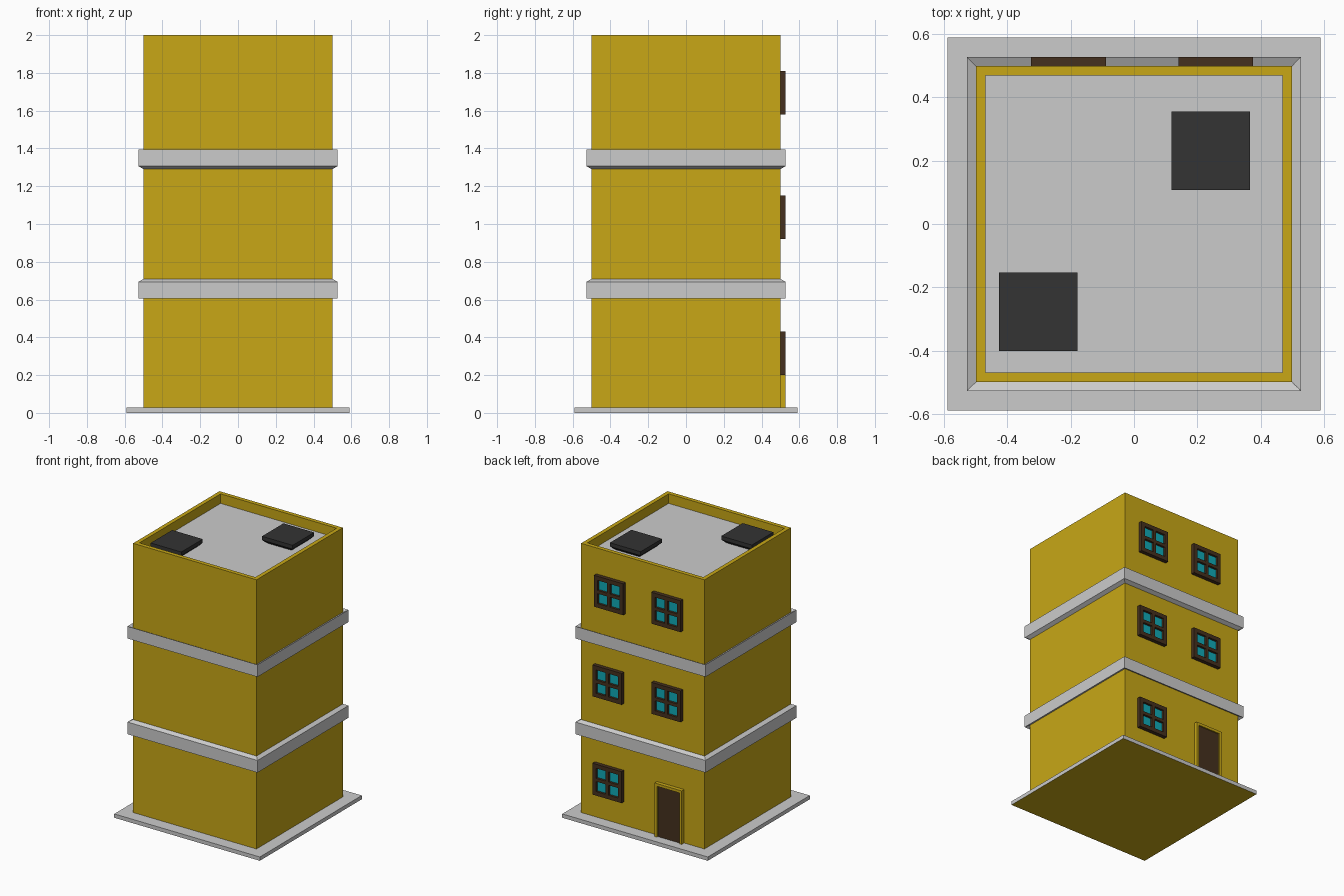
import bpy, bmesh

if "Cube" in bpy.data.objects:
    bpy.data.objects.remove(bpy.data.objects["Cube"])


def material(name, rgb):
    m = bpy.data.materials.new(name)
    m.diffuse_color = (*rgb, 1)
    m.use_nodes = True
    m.node_tree.nodes["Principled BSDF"].inputs["Base Color"].default_value = m.diffuse_color
    return m


YELLOW = material("yellow_wall", (0.58, 0.39, 0.008))
BROWN = material("brown_wood", (0.06, 0.03, 0.013))
CYAN = material("cyan_glass", (0.005, 0.4, 0.47))
DARK = material("dark_vent", (0.033, 0.033, 0.033))


def finish(name, bm, *mats):
    bmesh.ops.recalc_face_normals(bm, faces=bm.faces)
    me = bpy.data.meshes.new(name)
    bm.to_mesh(me)
    bm.free()
    for m in mats:
        me.materials.append(m)
    ob = bpy.data.objects.new(name, me)
    bpy.context.collection.objects.link(ob)
    return ob


def add_box(bm, x0, x1, y0, y1, z0, z1):
    verts = bmesh.ops.create_cube(bm, size=1)["verts"]
    for v in verts:
        v.co.x = x1 if v.co.x > 0 else x0
        v.co.y = y1 if v.co.y > 0 else y0
        v.co.z = z1 if v.co.z > 0 else z0
    return verts


def boxes(name, mat, *specs):
    bm = bmesh.new()
    for s in specs:
        add_box(bm, *s)
    return finish(name, bm, *([mat] if mat else []))


def square_rings(name, profile, mat=None, centre=(0, 0), closed=False):
    """Sweep (half_width, z) points round a square plan."""
    bm = bmesh.new()
    cx, cy = centre
    rings = [[bm.verts.new((cx + sx * r, cy + sy * r, z))
              for sx, sy in ((-1, -1), (1, -1), (1, 1), (-1, 1))] for r, z in profile]
    pairs = list(zip(rings, rings[1:]))
    if closed:
        pairs.append((rings[-1], rings[0]))
    else:
        bm.faces.new(rings[0])
        bm.faces.new(rings[-1])
    for a, b in pairs:
        for i in range(4):
            j = (i + 1) % 4
            bm.faces.new((a[i], a[j], b[j], b[i]))
    return finish(name, bm, *([mat] if mat else []))


# Walls with hollow parapet, and the roof deck inside it
square_rings("walls", [(0.5, 0.02), (0.5, 2), (0.47, 2), (0.47, 1.92)], YELLOW)
boxes("roof_deck", None, (-0.47, 0.47, -0.47, 0.47, 1.915, 1.93))

# Ground slab, grey with a yellow underside
slab = boxes("ground_slab", None, (-0.59, 0.59, -0.59, 0.59, 0, 0.028))
slab.data.materials.append(None)
slab.data.materials.append(YELLOW)
for p in slab.data.polygons:
    if p.normal.z < -0.5:
        p.material_index = 1

# Floor bands with slanted section, mirrored about mid height
band = [(0.495, 0.622), (0.527, 0.605), (0.527, 0.694), (0.495, 0.712)]
square_rings("lower_band", band, closed=True)
square_rings("upper_band", [(r, 2 - z) for r, z in band], closed=True)

# Roof vents with tapered undersides
for i, c in enumerate(((0.243, 0.232), (-0.302, -0.278))):
    square_rings(f"roof_vent_{i + 1}",
                 [(0.09, 1.925), (0.124, 1.957), (0.124, 1.985)], DARK, c)


# Four-pane windows on the back wall
def window(name, x0, z0, w=0.236, h=0.23, t=0.03, m=0.012):
    x1, z1 = x0 + w, z0 + h
    cx, cz = x0 + w / 2, z0 + h / 2
    ya, yb = 0.495, 0.528
    boxes(name + "_frame", BROWN,
          (x0, x0 + t, ya, yb, z0, z1), (x1 - t, x1, ya, yb, z0, z1),
          (x0 + t, x1 - t, ya, yb, z0, z0 + t), (x0 + t, x1 - t, ya, yb, z1 - t, z1),
          (cx - m, cx + m, ya, yb, z0 + t, z1 - t),
          (x0 + t, cx - m, ya, yb, cz - m, cz + m),
          (cx + m, x1 - t, ya, yb, cz - m, cz + m))
    boxes(name + "_glass", CYAN,
          (x0 + t, x1 - t, ya, 0.512, z0 + t, z1 - t))


window("ground_window", 0.152, 0.20)
window("middle_window_a", 0.152, 0.92)
window("middle_window_b", -0.325, 0.92)
window("top_window_a", 0.14, 1.58)
window("top_window_b", -0.325, 1.58)

# Door with yellow surround
dx0, dx1, top, t = -0.335, -0.115, 0.42, 0.02
boxes("door_surround", YELLOW,
      (dx0, dx0 + t, 0.495, 0.528, 0.02, top),
      (dx1 - t, dx1, 0.495, 0.528, 0.02, top),
      (dx0 + t, dx1 - t, 0.495, 0.528, top - t, top))
boxes("door", BROWN, (dx0 + t, dx1 - t, 0.495, 0.518, 0.02, top - t))
